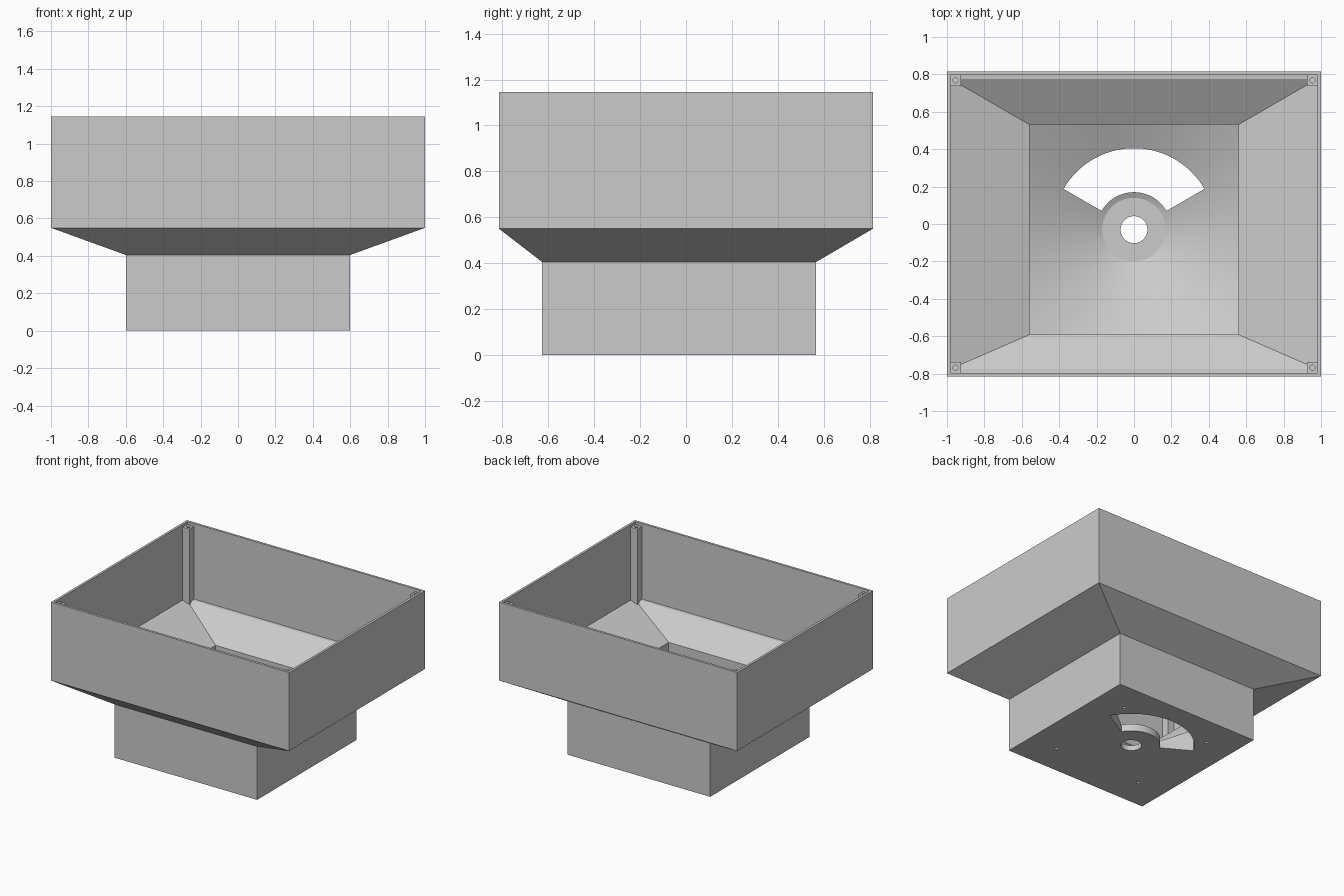
import bpy, bmesh, math

if "Cube" in bpy.data.objects:
    bpy.data.objects.remove(bpy.data.objects["Cube"], do_unlink=True)

grey = bpy.data.materials.new("light grey")
grey.use_nodes = True
grey.diffuse_color = (0.6, 0.6, 0.6, 1)
grey.node_tree.nodes["Principled BSDF"].inputs["Base Color"].default_value = (0.6, 0.6, 0.6, 1)

CY = -0.03            # centre of the base in y
HEIGHT = 1.145


def make(name, bm):
    bmesh.ops.recalc_face_normals(bm, faces=bm.faces)
    me = bpy.data.meshes.new(name)
    bm.to_mesh(me)
    bm.free()
    me.materials.append(grey)
    ob = bpy.data.objects.new(name, me)
    bpy.context.collection.objects.link(ob)
    return ob


def skin(bm, rings, closed=False):
    """Join consecutive loops of vertices with quads."""
    pairs = list(zip(rings, rings[1:]))
    if closed:
        pairs.append((rings[-1], rings[0]))
    for a, b in pairs:
        n = len(a)
        for i in range(n):
            j = (i + 1) % n
            bm.faces.new((a[i], a[j], b[j], b[i]))


def rect_loft(name, sections, closed):
    """Loft of rectangles given as (half x, half y, centre y, z)."""
    bm = bmesh.new()
    rings = [[bm.verts.new((sx * hx, cy + sy * hy, z))
              for sx, sy in ((-1, -1), (1, -1), (1, 1), (-1, 1))]
             for hx, hy, cy, z in sections]
    skin(bm, rings, closed)
    if not closed:
        bm.faces.new(rings[0])
        bm.faces.new(rings[-1])
    return make(name, bm)


def lathe(name, profile, x=0, y=CY, n=96):
    """Closed solid of revolution from (radius, z) points."""
    bm = bmesh.new()
    rings = [[bm.verts.new((x + r * math.cos(math.tau * i / n),
                            y + r * math.sin(math.tau * i / n), z)) for i in range(n)]
             for r, z in profile]
    skin(bm, rings)
    bm.faces.new(rings[0])
    bm.faces.new(rings[-1])
    return make(name, bm)


def sector(name, r0, r1, a0, a1, z0, z1, n=40):
    """Prism over a fan-shaped slot."""
    angles = [math.radians(a0 + (a1 - a0) * i / n) for i in range(n + 1)]
    outline = [(r1, a) for a in angles] + [(r0, a) for a in reversed(angles)]
    bm = bmesh.new()
    rings = [[bm.verts.new((r * math.cos(a), CY + r * math.sin(a), z)) for r, a in outline]
             for z in (z0, z1)]
    skin(bm, rings)
    bm.faces.new(rings[0])
    bm.faces.new(rings[1])
    return make(name, bm)


def cut(ob, cutter):
    """Subtract the cutter, then discard it."""
    cutter.hide_render = True
    mod = ob.modifiers.new("cut", "BOOLEAN")
    mod.operation = "DIFFERENCE"
    mod.solver = "EXACT"
    mod.object = cutter
    select(ob)
    bpy.ops.object.modifier_apply(modifier=mod.name)
    bpy.data.objects.remove(cutter, do_unlink=True)


def select(ob):
    bpy.ops.object.select_all(action="DESELECT")
    ob.select_set(True)
    bpy.context.view_layer.objects.active = ob


# Hopper shell: base, flare and bin walls, outside then inside
rect_loft("hopper_shell", [
    (0.6, 0.597, CY, 0), (0.6, 0.597, CY, 0.405),
    (1, 0.815, 0, 0.55), (1, 0.815, 0, HEIGHT),
    (0.982, 0.797, 0, HEIGHT), (0.982, 0.797, 0, 0.572),
    (0.98, 0.775, 0, 0.57), (0.56, 0.562, CY, 0.42),
    (0.56, 0.562, CY, 0)], closed=True)

# Funnel floor: block hollowed by a cone, with fan slot, shaft hole and screw holes
floor = rect_loft("funnel_floor", [(0.56, 0.562, CY, 0), (0.56, 0.562, CY, 0.36)], closed=False)
cut(floor, lathe("cone_cutter", [(0.17, 0.04), (0.86, 0.365), (0.86, 0.5)]))
cut(floor, sector("slot_cutter", 0.2, 0.435, 30, 150, -0.1, 0.5))
cut(floor, lathe("shaft_cutter", [(0.072, -0.1), (0.072, 0.3)], n=48))
for sx in (-1, 1):
    for sy in (-1, 1):
        cut(floor, lathe("screw_cutter", [(0.013, -0.05), (0.013, 0.08)],
                         sx * 0.37, CY + sy * 0.365, 16))
select(floor)
bpy.ops.object.shade_smooth_by_angle(angle=math.radians(20))

# Corner posts with screw holes in the top
for sx, side in ((-1, "right"), (1, "left")):
    for sy, end in ((-1, "front"), (1, "back")):
        x, y = sx * 0.954, sy * 0.768
        post = rect_loft(f"{end}_{side}_post",
                         [(0.028, 0.029, y, 0.55), (0.028, 0.029, y, HEIGHT - 0.02)], closed=False)
        for v in post.data.vertices:
            v.co.x += x
        cut(post, lathe("post_cutter", [(0.014, 1.0), (0.014, 1.2)], x, y, 16))
